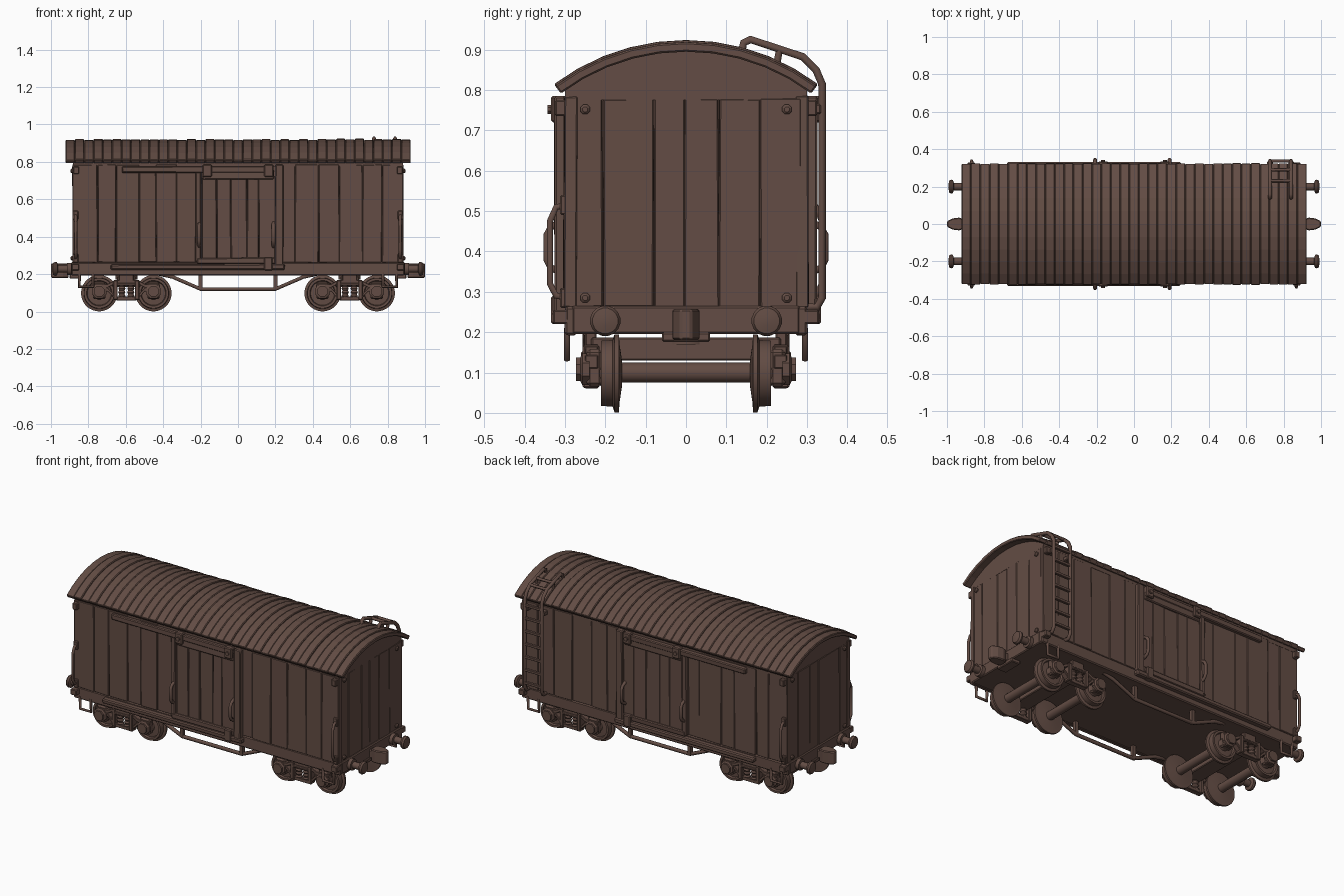
import bpy, bmesh, math, random
from mathutils import Vector

if "Cube" in bpy.data.objects:
    bpy.data.objects.remove(bpy.data.objects["Cube"])

random.seed(4)
brown = bpy.data.materials.new("dark_brown")
brown.diffuse_color = (0.125, 0.073, 0.058, 1)
brown.use_nodes = True
brown.node_tree.nodes["Principled BSDF"].inputs["Base Color"].default_value = brown.diffuse_color
smooth = []


def finish(name, bm, bevel=0.0, is_smooth=False):
    bmesh.ops.recalc_face_normals(bm, faces=bm.faces)
    me = bpy.data.meshes.new(name)
    bm.to_mesh(me)
    bm.free()
    me.materials.append(brown)
    ob = bpy.data.objects.new(name, me)
    bpy.context.collection.objects.link(ob)
    if bevel:
        m = ob.modifiers.new("bevel", 'BEVEL')
        m.width, m.segments = bevel, 1
    if is_smooth:
        smooth.append(ob)
    return ob


def box(name, x, y, z, bevel=0.004, jit=0.0):
    """Box from three (min, max) ranges, with optional hand-cut wobble."""
    bm = bmesh.new()
    bmesh.ops.create_cube(bm, size=1)
    for v in bm.verts:
        v.co = [(a + b) / 2 + c * abs(b - a) + random.uniform(-jit, jit)
                for (a, b), c in zip((x, y, z), v.co)]
    return finish(name, bm, bevel)


def prism(name, pts, axis, a, b, bevel=0.003):
    """Extrude a 2D outline along x (pts are y,z), y (x,z) or z (x,y)."""
    put = {'x': lambda t, p, q: (t, p, q), 'y': lambda t, p, q: (p, t, q),
           'z': lambda t, p, q: (p, q, t)}[axis]
    bm = bmesh.new()
    lo = [bm.verts.new(put(a, p, q)) for p, q in pts]
    hi = [bm.verts.new(put(b, p, q)) for p, q in pts]
    bm.faces.new(lo)
    bm.faces.new(hi)
    n = len(pts)
    for i in range(n):
        j = (i + 1) % n
        bm.faces.new((lo[i], lo[j], hi[j], hi[i]))
    return finish(name, bm, bevel)


def lathe(name, prof, centre, axis, seg=24, sgn=1):
    """Closed turned solid, prof is (radius, offset along axis)."""
    bm = bmesh.new()
    rings = []
    for r, t in prof:
        ring = []
        for k in range(seg):
            a = 2 * math.pi * (k + 0.5) / seg
            c, s = r * math.cos(a), r * math.sin(a)
            off = {'x': (sgn * t, c, s), 'y': (c, sgn * t, s), 'z': (c, s, t)}[axis]
            ring.append(bm.verts.new(Vector(centre) + Vector(off)))
        rings.append(ring)
    bm.faces.new(rings[0])
    bm.faces.new(rings[-1])
    for r0, r1 in zip(rings, rings[1:]):
        for k in range(seg):
            bm.faces.new((r0[k], r0[k - 1], r1[k - 1], r1[k]))
    return finish(name, bm, 0, seg > 8)


def tube(name, pts, r=0.009):
    cu = bpy.data.curves.new(name, 'CURVE')
    cu.dimensions = '3D'
    cu.bevel_depth, cu.bevel_resolution, cu.use_fill_caps = r, 1, True
    sp = cu.splines.new('POLY')
    sp.points.add(len(pts) - 1)
    for p, q in zip(sp.points, pts):
        p.co = (*q, 1)
    cu.materials.append(brown)
    ob = bpy.data.objects.new(name, cu)
    bpy.context.collection.objects.link(ob)
    return ob


def side(s, a, b):
    return tuple(sorted((s * a, s * b)))


def planks(name, a, b, width, z, s, depth, along):
    """Row of uneven planks between a and b, with hairline joints."""
    n = max(1, round((b - a) / width))
    c = [a] + [a + (b - a) * (i + random.uniform(-.2, .2)) / n for i in range(1, n)] + [b]
    for p, q in zip(c, c[1:]):
        d = side(s, depth[0], depth[1] + random.uniform(-.003, .003))
        span = (p + .0005, q - .0005)
        x, y = (span, d) if along == 'x' else (d, span)
        box(name, x, y, z, 0.003, 0.002)


# Body core, underframe and gables
box("body_core", (-.87, .87), (-.283, .283), (.22, .79), 0)
box("underframe", (-.885, .885), (-.285, .285), (.195, .265))
R, ZC = .54, .38
arc = [math.radians(-37 + 74 * i / 10) for i in range(11)]
gable = [(.3 * k / 4, ZC + math.sqrt(.52 ** 2 - (.3 * k / 4) ** 2)) for k in range(-4, 5)]
prism("gable", [(-.3, .775)] + gable + [(.3, .775)], 'x', -.882, .882, 0)

# Curved roof of narrow cross strips
N = 37
for i in range(N):
    x0 = -.922 + 1.845 * i / N
    r = R + random.uniform(-.0015, .0025) + (.0015 if i % 2 else -.0015)
    outline = [(r * math.sin(a), ZC + r * math.cos(a)) for a in arc]
    outline += [(.515 * math.sin(a), ZC + .515 * math.cos(a)) for a in reversed(arc)]
    prism("roof_strip", outline, 'x', x0, x0 + 1.845 / N, 0.004)

# Long sides
for s in (-1, 1):
    planks("side_plank_left", -.885, -.2, .11, (.262, .785), s, (.27, .301), 'x')
    planks("side_plank_right", .2, .885, .11, (.262, .785), s, (.27, .301), 'x')
    planks("door_plank", -.195, .2, .076, (.28, .72), s, (.28, .31), 'x')
    box("side_sill", (-.89, .89), side(s, .27, .3), (.192, .263), .006, .001)
    box("bottom_rail", (-.68, .25), side(s, .29, .33), (.222, .252), .006, .002)
    box("door_threshold", (-.22, .2), side(s, .28, .322), (.255, .288), .005, .002)
    box("top_rail", (-.62, .19), side(s, .29, .325), (.742, .775), .005, .002)
    box("door_header", (-.19, .19), side(s, .28, .322), (.705, .75), .005, .002)
    box("door_post_left", (-.228, -.196), side(s, .28, .32), (.262, .745), .005, .002)
    box("door_post_right", (.2, .242), side(s, .28, .325), (.24, .785), .005, .002)
    for x in (-.165, .165):
        box("rail_hanger", (x - .025, x + .025), side(s, .3, .335), (.72, .785), .005)
        lathe("hanger_bolt", [(.012, 0), (.012, .01)], (x, s * .333, .752), 'y', 8, s)
    box("door_stop", (.14, .185), side(s, .29, .335), (.22, .29), .005)
    # Door handles and grab handles
    for x in (-.208, .19):
        tube("door_handle", [(x, s * .305, .475), (x, s * .335, .46), (x, s * .345, .44),
                             (x, s * .345, .38), (x, s * .335, .36), (x, s * .305, .345)], .01)
    for x in ((-.868, .868) if s < 0 else (-.868,)):
        tube("grab_handle", [(x, s * .29, .515), (x, s * .322, .51), (x, s * .337, .475),
                             (x, s * .337, .32), (x, s * .322, .29), (x, s * .29, .285)], .009)
        for z in (.285, .515):
            box("handle_plate", (x - .014, x + .014), side(s, .29, .312), (z - .025, z + .025))
    # Corner brackets and step stirrups
    for e in (-1, 1):
        box("top_corner_block", side(e, .85, .88), side(s, .28, .325), (.735, .775))
        box("bottom_corner_block", side(e, .85, .89), side(s, .28, .33), (.22, .255))
        tube("step_stirrup", [(e * x, s * .295, z) for x, z in
                              ((.775, .21), (.775, .133), (.848, .133), (.848, .21))], .009)
    # Truss rod with two posts
    tube("truss_rod", [(x, s * .245, z) for x, z in
                       ((-.42, .2), (-.35, .185), (-.2, .12), (.2, .12), (.35, .185), (.42, .2))], .011)
    for x in (-.2, .2):
        box("truss_post", (x - .01, x + .01), side(s, .235, .255), (.12, .215), 0)

# End walls, buffers and couplers
for e in (-1, 1):
    planks("end_plank", -.285, .285, .09, (.262, .778), e, (.86, .884), 'y')
    box("headstock", side(e, .86, .892), (-.283, .283), (.195, .265), .005)
    for y in (-.25, .25):
        for z in (.285, .752):
            lathe("end_bolt", [(.013, 0), (.013, .008), (.007, .013)], (e * .882, y, z), 'x', 8, e)
    for y in (-.2, .2):
        lathe("buffer", [(.033, -.01), (.033, .025), (.02, .027), (.02, .075), (.036, .08),
                         (.038, .09), (.032, .1), (.012, .104)], (e * .888, y, .228), 'x', 16, e)
    # Coupler shank and tapered knuckle
    box("coupler_shank", side(e, .87, .95), (-.02, .02), (.195, .245), .005)
    knuckle = [(.905, -.025), (.935, -.034), (.97, -.03), (1.0, -.014),
               (1.0, .014), (.97, .03), (.935, .034), (.905, .025)]
    prism("coupler_knuckle", [(e * x, y) for x, y in knuckle], 'z', .18, .257, .005)
    box("coupler_pocket", side(e, .84, .9), (-.06, .06), (.176, .2))

# Bogies
WHEEL = [(.028, -.005), (.075, .002), (.097, .003), (.097, .014), (.083, .019), (.081, .048),
         (.068, .048), (.064, .036), (.034, .038), (.03, .052)]
for e in (-1, 1):
    cx = e * .597
    box("bogie_bolster", (cx - .05, cx + .05), (-.235, .235), (.13, .187))
    lathe("bogie_pivot", [(.06, .17), (.06, .21)], (cx, 0, 0), 'z', 16)
    for dx in (-.145, .145):
        wx = cx + dx
        lathe("axle", [(.025, -.2), (.025, .2)], (wx, 0, .1), 'y', 16)
        for s in (-1, 1):
            lathe("wheel", WHEEL, (wx, s * .163, .098), 'y', 32, s)
            box("axle_box", (wx - .033, wx + .033), side(s, .208, .246), (.066, .158), .008)
            lathe("axle_cap", [(.042, 0), (.042, .018), (.031, .023), (.031, .034)],
                  (wx, s * .239, .108), 'y', 8, s)
    for s in (-1, 1):
        # Arch-shaped side frame: upper bar, lower bar, columns and springs
        top = [(-.18, .143), (-.1, .147), (-.06, .169), (.06, .169), (.1, .147), (.18, .143)]
        low = [(-.18, .13), (-.1, .128), (-.055, .08), (.055, .08), (.1, .128), (.18, .13)]
        for name, pts, t in (("upper_arch_bar", top, .02), ("lower_arch_bar", low, .02)):
            out = [(cx + x, z) for x, z in pts] + [(cx + x, z - t) for x, z in reversed(pts)]
            prism(name, out, 'y', s * .218, s * .25, .002)
        for dx in (-.058, .058):
            box("frame_column", (cx + dx - .012, cx + dx + .012), side(s, .214, .256), (.062, .168))
        for dx in (-.024, .024):
            coil = [(.02 if k % 2 else .015, .073 + .01 * k) for k in range(8)]
            lathe("coil_spring", coil, (cx + dx, s * .234, 0), 'z', 12)
        box("spring_cap", (cx - .05, cx + .05), side(s, .212, .26), (.138, .153))
        box("frame_mount", (cx - .04, cx + .04), side(s, .222, .25), (.16, .205))

# Ladder on the back side, bending over the roof
path = [(.295, .262), (.325, .262), (.337, .285), (.337, .815), (.322, .85), (.29, .882),
        (.16, .925), (.143, .917), (.137, .89)]
for x in (.727, .84):
    tube("ladder_stile", [(x, y, z) for y, z in path], .011)
    tube("ladder_stay", [(x, .232, .901), (x, .225, .865)], .01)
    box("ladder_bracket", (x - .015, x + .015), (.28, .335), (.74, .765))
for k in range(7):
    z = .31 + k * .078
    box("ladder_rung", (.727, .84), (.329, .346), (z - .008, z + .008), .002)
for y, z in ((.29, .882), (.232, .901)):
    tube("ladder_roof_rung", [(.727, y, z), (.84, y, z)], .009)

# Smooth the turned parts, keeping their edges sharp
for ob in smooth:
    ob.select_set(True)
bpy.context.view_layer.objects.active = smooth[0]
bpy.ops.object.shade_smooth_by_angle(angle=math.radians(35))
